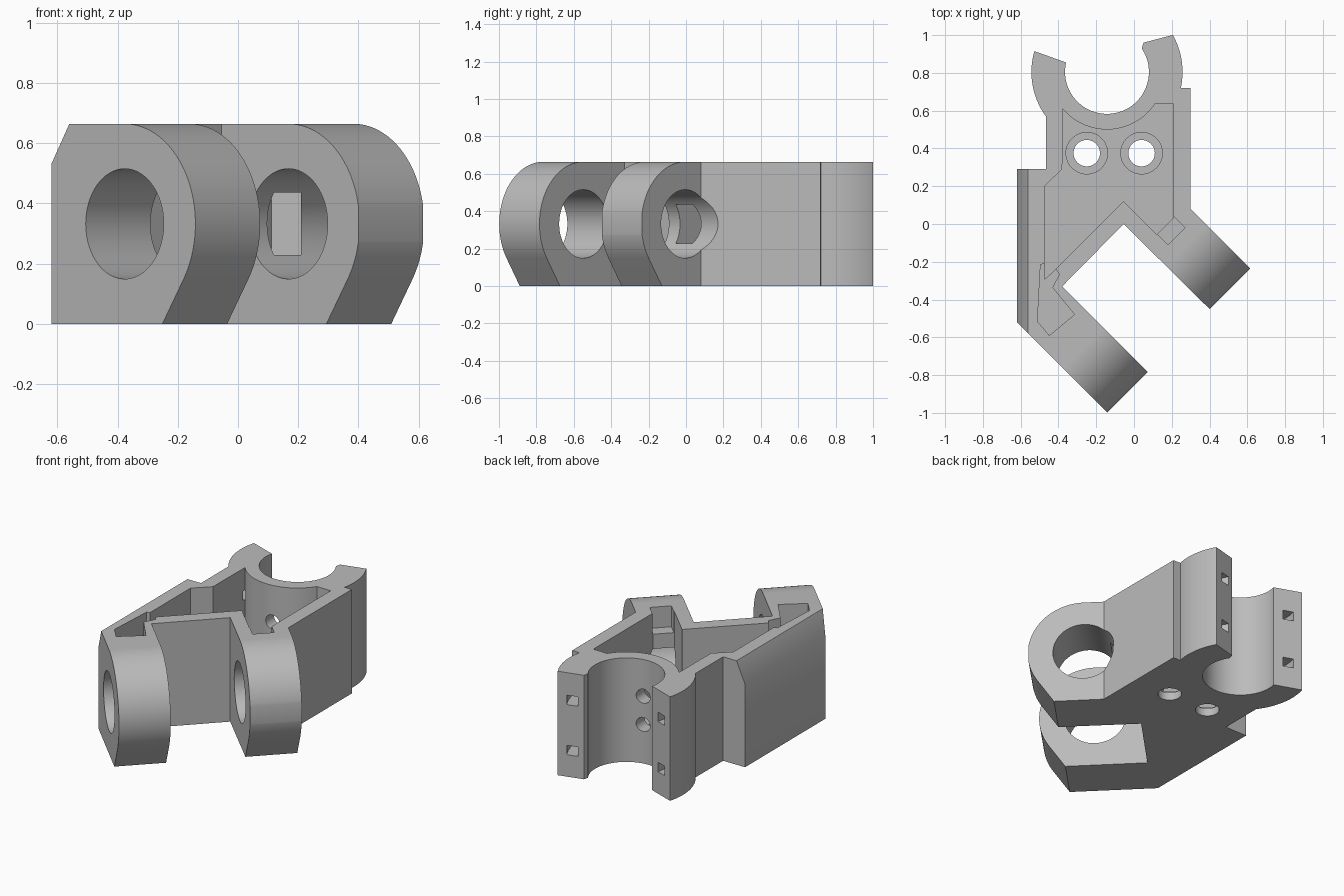
import bpy, bmesh
from math import sin, cos, radians
from mathutils import Matrix, Vector

if "Cube" in bpy.data.objects:
    bpy.data.objects.remove(bpy.data.objects["Cube"])

H = 0.664            # block height
R = H / 2            # lug tip radius
CLAMP = (-0.143, 0.805)
D = 0.5 ** 0.5
U = Vector((D, -D, 0))   # direction the lugs point
W = Vector((D, D, 0))    # hinge axis direction
Y, Z = Vector((0, 1, 0)), Vector((0, 0, 1))

gray = bpy.data.materials.new("plain gray")
gray.use_nodes = True
gray.diffuse_color = (0.5, 0.5, 0.5, 1)
gray.node_tree.nodes["Principled BSDF"].inputs["Base Color"].default_value = (0.5, 0.5, 0.5, 1)


def frame(a, b, c, origin=(0, 0, 0)):
    m = Matrix((a, b, c)).transposed().to_4x4()
    m.translation = origin
    return m


def arc(center, r, a0, a1, n=32):
    steps = [radians(a0 + (a1 - a0) * i / n) for i in range(n + 1)]
    return [(center[0] + r * cos(a), center[1] + r * sin(a)) for a in steps]


def circle(x, y, r, n=48):
    return arc((x, y), r, 0, 360, n)[:-1]


def prism(name, pts, lo, hi, matrix=Matrix()):
    """Extrude a closed 2D profile between lo and hi."""
    bm = bmesh.new()
    face = bm.faces.new([bm.verts.new((x, y, lo)) for x, y in pts])
    top = bmesh.ops.extrude_face_region(bm, geom=[face])["geom"]
    bmesh.ops.translate(bm, vec=(0, 0, hi - lo),
                        verts=[v for v in top if isinstance(v, bmesh.types.BMVert)])
    bm.transform(matrix)
    bmesh.ops.recalc_face_normals(bm, faces=bm.faces)
    mesh = bpy.data.meshes.new(name)
    bm.to_mesh(mesh)
    bm.free()
    obj = bpy.data.objects.new(name, mesh)
    bpy.context.collection.objects.link(obj)
    return obj


# Main block: body, two lugs and the open clamp in one outline
outline = [(-0.62, -0.52), (-0.14, -1.0), (0.075, -0.785), (-0.38, -0.33), (-0.055, 0),
           (0.40, -0.45), (0.615, -0.235), (0.30, 0.08), (0.30, 0.72)]
outline += arc(CLAMP, 0.4, -12.2, 29.3)
outline += [(0.05, 0.96)]
outline += arc(CLAMP, 0.222, 34, -193, 64)
outline += arc(CLAMP, 0.4, 164, 215)
outline += [(-0.465, 0.57), (-0.465, 0.29), (-0.62, 0.29)]
block = prism("hinge_block", outline, 0, H)
block.data.materials.append(gray)
bpy.context.view_layer.objects.active = block


def cut(pts, lo, hi, matrix=Matrix()):
    cutter = prism("cutter", pts, lo, hi, matrix)
    cutter.hide_render = True
    mod = block.modifiers.new("cut", "BOOLEAN")
    mod.operation, mod.solver, mod.object = "DIFFERENCE", "EXACT", cutter
    bpy.ops.object.modifier_apply(modifier=mod.name)
    bpy.data.objects.remove(cutter)


# Rounded lug tips with a slanted underside
tip = [(0, 0.9)] + arc((0, R), R, 90, -34, 48) + [(0.11, -0.1), (0.6, -0.1), (0.6, 0.9)]
lug_frame = frame(U, Z, W, U * 0.3875 * D)
cut(tip, -2, 2, lug_frame)

# Sloped upper edge of the side wall
cut([(-0.65, 0.463), (-0.53, 0.731), (-0.65, 0.731)], -0.9, 0.35,
    frame(Vector((1, 0, 0)), Z, Y))

# Open pocket
pocket = [(-0.056, 0.12), (0.12, -0.055), (0.21, 0.035), (0.21, 0.635)]
pocket += arc(CLAMP, 0.305, -33.5, -140.5)
pocket += [(-0.38, 0.29), (-0.475, 0.2), (-0.475, -0.294), (-0.421, -0.246)]
cut(pocket, 0.08, 0.8)

# Shallow notches running from the pocket into each lug
cut([(0.18, -0.11), (0.27, -0.02), (0.20, 0.05), (0.11, -0.04)], 0.53, 0.8)
cut([(-0.495, -0.215), (-0.511, -0.516), (-0.448, -0.59), (-0.315, -0.479),
     (-0.432, -0.336), (-0.395, -0.267), (-0.44, -0.2)], 0.53, 0.8)

# Hinge bore through both lugs
cut(circle(0, R, 0.183, 64), -2, 2, lug_frame)

# Counterbored floor holes
for x in (-0.25, 0.04):
    cut(circle(x, 0.375, 0.11), 0.05, 0.2)
    cut(circle(x, 0.375, 0.07), -0.1, 0.2)

# Screw hole in the slanted plate
cut(circle(0, R, 0.045, 24), -0.12, 0.12, frame(W, Z, U, (-0.22, -0.165, 0)))

# Screw holes in the clamp wall, and curved tie channels in the clamp jaws
for z in (0.25, 0.43):
    cut(circle(-0.11, z, 0.045, 24), 0.45, 0.7, frame(Vector((1, 0, 0)), Z, Y))
for z in (0.17, 0.49):
    for a0, a1 in ((45, -38), (150, 222)):
        channel = arc(CLAMP, 0.28, a0, a1, 20) + arc(CLAMP, 0.345, a1, a0, 20)
        cut(channel, z - 0.03, z + 0.03)

block.select_set(True)
bpy.ops.object.shade_smooth_by_angle(angle=radians(25))
